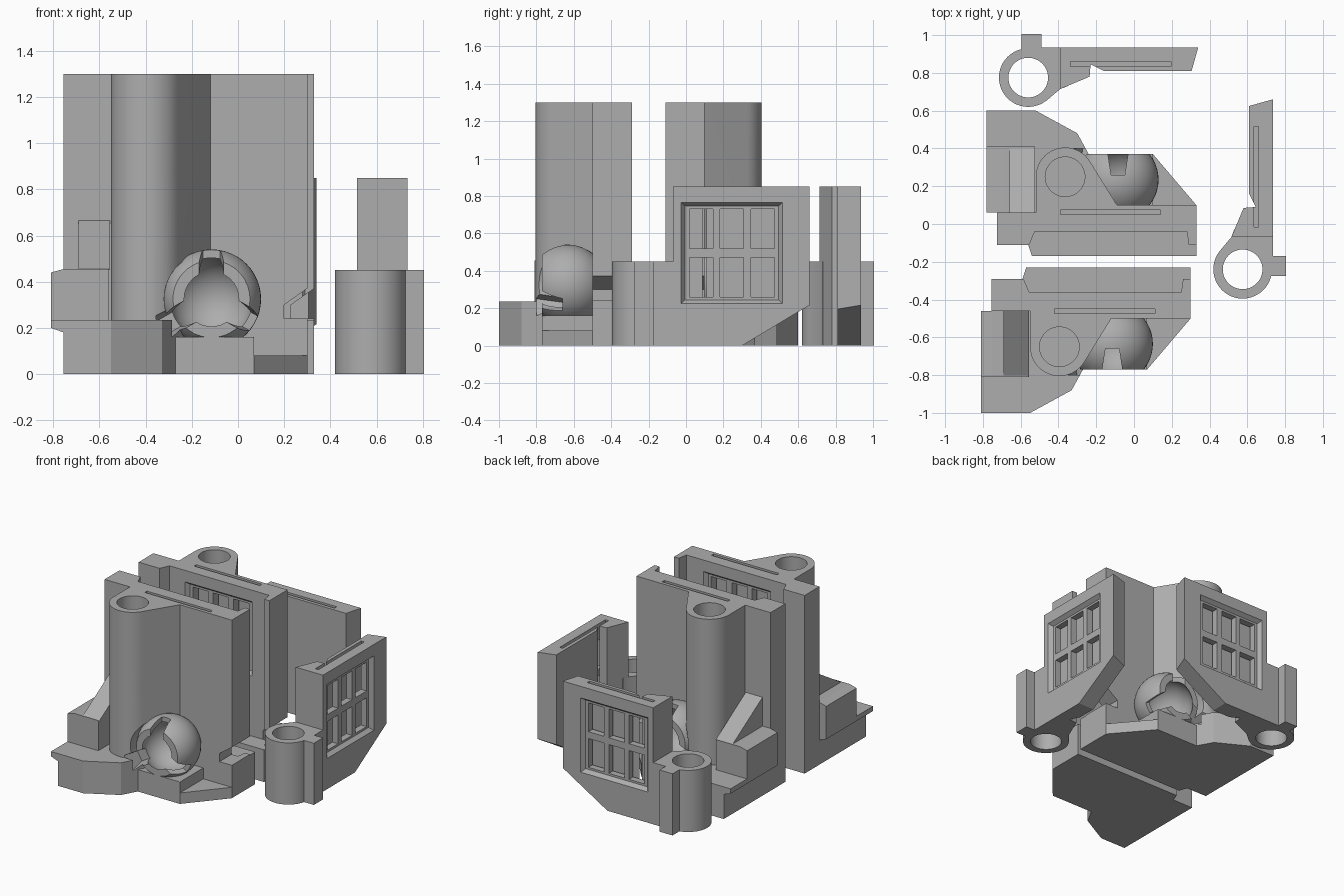
import bpy, bmesh, math
from mathutils import Matrix

if "Cube" in bpy.data.objects:
    bpy.data.objects.remove(bpy.data.objects["Cube"])

grey = bpy.data.materials.new("plain grey")
grey.diffuse_color = (0.42, 0.42, 0.42, 1)
grey.use_nodes = True
grey.node_tree.nodes["Principled BSDF"].inputs["Base Color"].default_value = grey.diffuse_color


def make(name, bm):
    bmesh.ops.recalc_face_normals(bm, faces=bm.faces[:])
    me = bpy.data.meshes.new(name)
    bm.to_mesh(me)
    bm.free()
    me.materials.append(grey)
    ob = bpy.data.objects.new(name, me)
    bpy.context.collection.objects.link(ob)
    return ob


def prism(name, pts, lo, hi, axis="z"):
    """Extrude a 2D outline along an axis."""
    place = {"z": lambda a, b: (a, b, lo), "y": lambda a, b: (a, lo, b),
             "x": lambda a, b: (lo, a, b)}[axis]
    bm = bmesh.new()
    face = bm.faces.new([bm.verts.new(place(*p)) for p in pts])
    ext = bmesh.ops.extrude_face_region(bm, geom=[face])
    vec = [hi - lo if a == axis else 0 for a in "xyz"]
    bmesh.ops.translate(bm, vec=vec, verts=[v for v in ext["geom"] if isinstance(v, bmesh.types.BMVert)])
    return make(name, bm)


def hull(name, pts):
    bm = bmesh.new()
    for p in pts:
        bm.verts.new(p)
    bmesh.ops.convex_hull(bm, input=bm.verts[:])
    bmesh.ops.dissolve_limit(bm, angle_limit=0.01, verts=bm.verts[:], edges=bm.edges[:])
    return make(name, bm)


def arc(cx, cy, r, a0=0, a1=352.5, n=48):
    return [(cx + r * math.cos(math.radians(a0 + (a1 - a0) * i / (n - 1))),
             cy + r * math.sin(math.radians(a0 + (a1 - a0) * i / (n - 1)))) for i in range(n)]


def ball(name, c, r):
    bm = bmesh.new()
    bmesh.ops.create_uvsphere(bm, u_segments=48, v_segments=24, radius=r, matrix=Matrix.Translation(c))
    return make(name, bm)


def combine(ob, tools, op):
    """Apply booleans, then discard the tools."""
    for t in tools:
        m = ob.modifiers.new("b", "BOOLEAN")
        m.operation, m.solver, m.object = op, "EXACT", t
        bpy.context.view_layer.objects.active = ob
        bpy.ops.object.modifier_apply(modifier=m.name)
        bpy.data.objects.remove(t, do_unlink=True)


def window_cutters(put, depth, top):
    """Six panes in a sloped frame, measured from the frame's corner. put(u, d, v)"""
    v0 = top - 0.63
    box = lambda u0, u1, d0, d1, a, b: hull("cut", [put(u, d, v) for u in (u0, u1) for d in (d0, d1) for v in (a, b)])
    frame = [put(u, -0.005, v0 + v) for u in (0, 0.55) for v in (0, 0.55)]
    frame += [put(u, 0.028, v0 + v) for u in (0.025, 0.525) for v in (0.025, 0.525)]
    cuts = [hull("cut", frame)]
    for u in (0.05, 0.212, 0.378):
        for v in (0.04, 0.3):
            cuts.append(box(u, u + 0.125, 0.01, depth + 0.01, v0 + v, v0 + v + 0.21))
    cuts.append(box(0.015, 0.545, depth, depth + 0.025, v0 + 0.02, top + 0.02))  # pane slot
    return cuts


def smooth(ob):
    bpy.ops.object.select_all(action="DESELECT")
    ob.select_set(True)
    bpy.context.view_layer.objects.active = ob
    bpy.ops.object.shade_smooth_by_angle(angle=math.radians(25))


def twin(ob, name, matrix):
    """Mirrored copy."""
    me = ob.data.copy()
    me.transform(matrix)
    me.flip_normals()
    new = bpy.data.objects.new(name, me)
    bpy.context.collection.objects.link(new)
    smooth(new)


# ---- tower half: wall with round column
C = (-0.115, -0.635, 0.325)  # socket centre
outline = [(-0.755, -0.46), (-0.55, -0.46)] + arc(-0.395, -0.65, 0.155, 180, 330, 24) + [
    (-0.12, -0.5), (0.30, -0.5), (0.30, -0.29), (0.26, -0.29), (0.25, -0.36),
    (-0.555, -0.36), (-0.585, -0.29), (-0.755, -0.29)]
tower = prism("front_tower", outline, 0.1, 1.3)
cuts = window_cutters(lambda u, d, v: (u - 0.435, -0.36 - d, v), 0.09, 1.3)
cuts.append(prism("cut", arc(-0.395, -0.65, 0.105), 0.8, 1.4))  # pin hole
cuts.append(prism("cut", arc(C[0], C[2], 0.205), -0.9, -0.7, "y"))  # socket clearance
cuts.append(prism("cut", [(0.2, 0.24), (0.2, 0.3), (0.32, 0.385), (0.32, 0.24)], -0.6, -0.2, "y"))  # corner notch
combine(tower, cuts, "DIFFERENCE")

# ---- base, sill and pedestal
base = prism("base", [(-0.755, -1), (-0.55, -1), (-0.33, -0.88), (-0.27, -0.77), (-0.12, -0.5), (0.30, -0.5),
                      (0.30, -0.23), (-0.57, -0.23), (-0.59, -0.29), (-0.755, -0.29)], 0, 0.235)
plate = prism("plate", [(-0.28, -0.77), (0.07, -0.77), (0.30, -0.5), (0.30, -0.45), (-0.2, -0.45)], 0, 0.08)
pedestal = prism("pedestal", [(-0.28, -0.77), (0.07, -0.77), (0.07, -0.45), (-0.2, -0.45)], 0, 0.16)

# ---- socket shell clipped at front and back
socket = ball("socket", C, 0.215)
clip = prism("clip", [(-0.5, 0), (0.3, 0), (0.3, 0.7), (-0.5, 0.7)], -0.77, -0.48, "y")
combine(socket, [clip], "INTERSECT")
combine(tower, [base, plate, pedestal, socket], "UNION")

# ---- cavity and three tapered slots
cuts = [ball("cut", C, 0.18)]
for a in (0, 120, 240):
    s = prism("cut", [(-0.058, -0.80), (0.058, -0.80), (0.036, -0.66), (-0.036, -0.66)], 0.09, 0.25)
    s.data.transform(Matrix.Translation((C[0], 0, C[2])) @ Matrix.Rotation(math.radians(a), 4, "Y"))
    cuts.append(s)
combine(tower, cuts, "DIFFERENCE")
smooth(tower)

# ---- side lip, block and ramp
lip = prism("front_lip", [(-0.74, 0.18), (-0.755, 0.18), (-0.81, 0.2), (-0.81, 0.235), (-0.74, 0.235)], -1, -0.46, "y")
block = prism("front_block", [(-0.81, 0.2), (-0.81, 0.44), (-0.755, 0.455), (-0.56, 0.455), (-0.56, 0.2)],
              -0.81, -0.46, "y")
ramp = prism("front_ramp", [(-0.81, 0.45), (-0.46, 0.45), (-0.46, 0.665)], -0.69, -0.555, "x")

# ---- rear half is a mirrored copy
flip = Matrix.Translation((0.03, -0.4, 0)) @ Matrix.Diagonal((1, -1, 1, 1))
for ob in (tower, lip, block, ramp):
    twin(ob, ob.name.replace("front", "rear"), flip)

# ---- hinged window panel
panel = prism("side_panel", [(0.515, -0.07), (0.735, -0.07), (0.735, 0.66), (0.61, 0.625), (0.61, 0.16),
                             (0.645, 0.09), (0.58, 0.085)], 0, 0.85)
ring = prism("ring", arc(0.575, -0.24, 0.155), 0, 0.45)
web = prism("web", [(0.452, -0.145), (0.515, -0.07), (0.53, -0.03), (0.735, -0.03), (0.735, -0.17),
                    (0.805, -0.17), (0.805, -0.275), (0.72, -0.275), (0.575, -0.3)], 0, 0.45)
combine(panel, [ring, web], "UNION")
cuts = window_cutters(lambda u, d, v: (0.735 - d, u - 0.03, v), 0.075, 0.85)
cuts.append(prism("cut", arc(0.575, -0.24, 0.105), -0.1, 0.6))  # hinge hole
cuts.append(prism("cut", [(0.133, -0.1), (0.8, 0.3), (0.8, -0.1)], 0.5, 0.9, "x"))  # slanted underside
combine(panel, cuts, "DIFFERENCE")
smooth(panel)
swap = Matrix(((0, 1, 0, -0.32), (1, 0, 0, 0.2), (0, 0, 1, 0), (0, 0, 0, 1)))
twin(panel, "rear_panel", swap)
